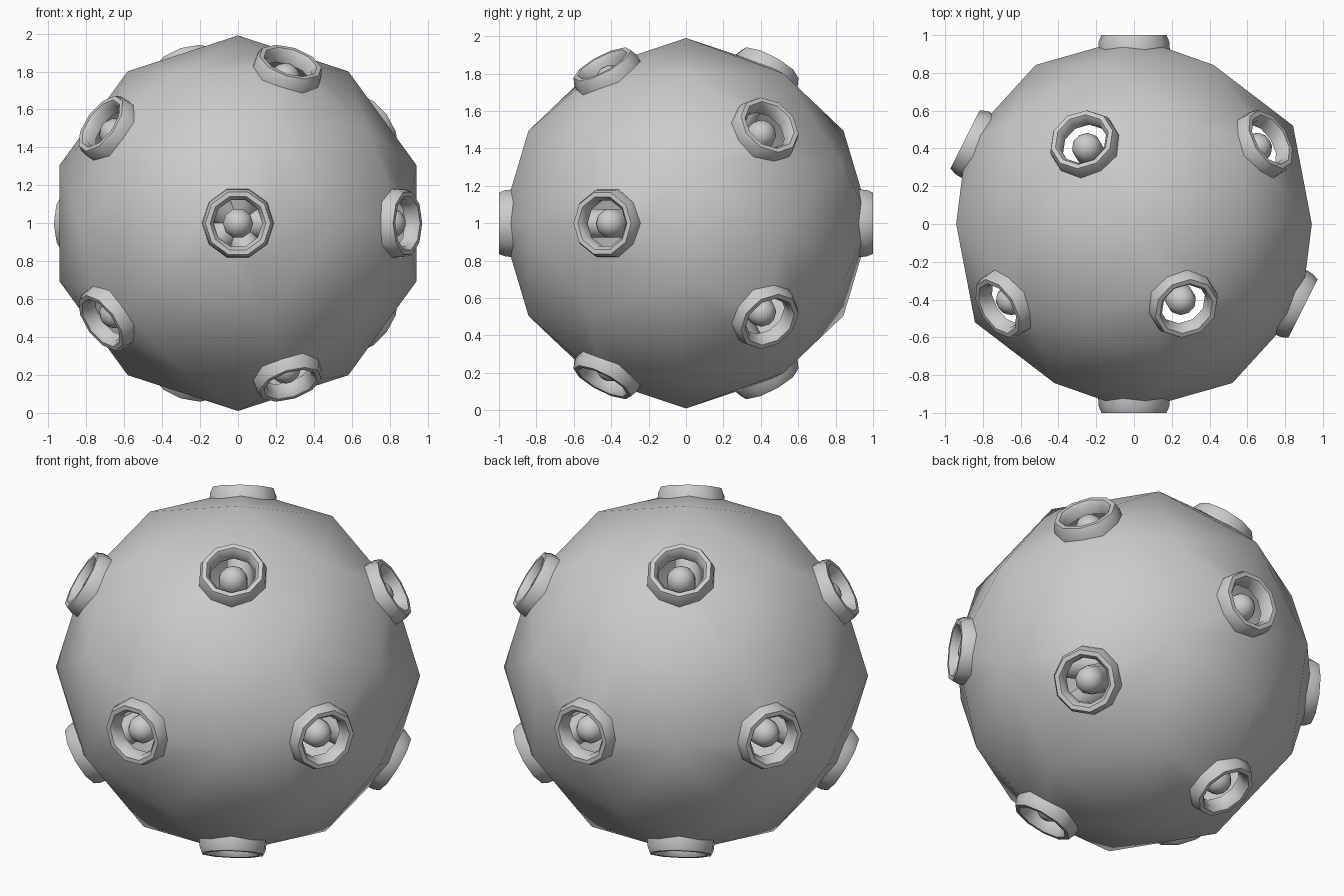
import bpy, bmesh, math
from mathutils import Matrix, Vector

if "Cube" in bpy.data.objects:
    bpy.data.objects.remove(bpy.data.objects["Cube"])

CENTRE = Vector((0, 0, 1))
BODY_R = 0.99

grey = bpy.data.materials.new("plain_grey")
grey.diffuse_color = (0.6, 0.6, 0.6, 1)
grey.use_nodes = True
grey.node_tree.nodes["Principled BSDF"].inputs["Base Color"].default_value = grey.diffuse_color


def finish(name, bm, angle):
    mesh = bpy.data.meshes.new(name)
    bm.to_mesh(mesh)
    bm.free()
    mesh.materials.append(grey)
    ob = bpy.data.objects.new(name, mesh)
    bpy.context.collection.objects.link(ob)
    bpy.ops.object.select_all(action='DESELECT')
    ob.select_set(True)
    bpy.context.view_layer.objects.active = ob
    bpy.ops.object.shade_smooth_by_angle(angle=math.radians(angle))
    return ob


def lathe(name, profile, frame, closed, sides=10):
    """Spin (radius, height) points around the local z axis."""
    bm = bmesh.new()
    rows = []
    for r, h in profile:
        if r == 0:
            rows.append([bm.verts.new((0, 0, h))] * sides)
        else:
            rows.append([bm.verts.new((r * math.cos(math.tau * i / sides),
                                       r * math.sin(math.tau * i / sides), h))
                         for i in range(sides)])
    pairs = list(zip(rows, rows[1:])) + ([(rows[-1], rows[0])] if closed else [])
    for a, b in pairs:
        for i in range(sides):
            j = (i + 1) % sides
            bm.faces.new(list(dict.fromkeys((a[i], a[j], b[j], b[i]))))
    bm.transform(frame)
    bmesh.ops.recalc_face_normals(bm, faces=bm.faces)
    return finish(name, bm, 40)


# Port directions: icosahedron corners with the poles on the y axis
directions = [Vector((0, -1, 0)), Vector((0, 1, 0))]
for k in range(5):
    a = math.tau * k / 5
    d = Vector((2 * math.cos(a), -1, 2 * math.sin(a))).normalized()
    directions += [d, -d]

# Hollow body: rounded icosahedron with a pentagonal opening under each port
bm = bmesh.new()
for d in directions:
    bm.verts.new(d)
bmesh.ops.convex_hull(bm, input=bm.verts)
bmesh.ops.subdivide_edges(bm, edges=bm.edges[:], cuts=1, use_grid_fill=True)
for v in bm.verts:
    v.co = v.co.normalized() * BODY_R
for d in directions:
    bmesh.ops.bisect_plane(bm, geom=bm.verts[:] + bm.edges[:] + bm.faces[:],
                           plane_co=d * 0.944, plane_no=d, clear_outer=True)
bmesh.ops.recalc_face_normals(bm, faces=bm.faces)
bm.transform(Matrix.Translation(CENTRE))
finish("body_shell", bm, 60)

# Port collars and the round-tipped rods that meet in the middle
collar = [(0.19, 0.92), (0.187, 0.965), (0.172, 1.0), (0.147, 1.0),
          (0.128, 0.975), (0.128, 0.92)]
ROD_R, TIP = 0.08, 0.90
rod = [(ROD_R, 0)] + [(ROD_R * math.cos(t * math.pi / 8) if t < 4 else 0,
                       TIP + ROD_R * math.sin(t * math.pi / 8)) for t in range(5)]
for n, d in enumerate(directions):
    side = Vector((1, 0, 0)) if abs(d.y) > 0.9 else Vector((0, 1, 0))
    x = (side - d * side.dot(d)).normalized()
    frame = Matrix.Translation(CENTRE) @ Matrix((x, d.cross(x), d)).transposed().to_4x4()
    lathe(f"port_collar_{n + 1}", collar, frame, True)
    lathe(f"rod_{n + 1}", rod, frame, False)
